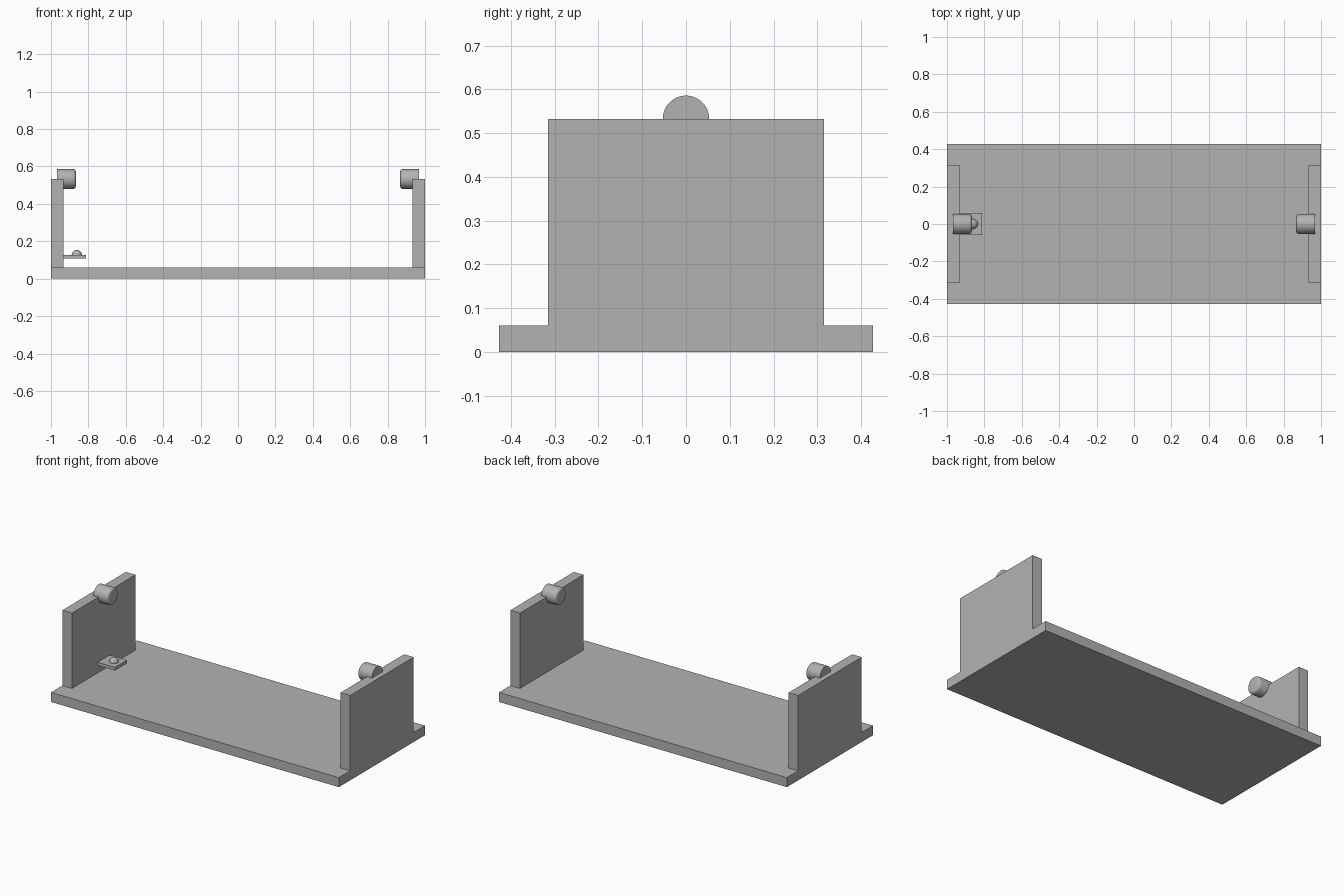
import bpy
import bmesh
import math
from mathutils import Matrix

if "Cube" in bpy.data.objects:
    bpy.data.objects.remove(bpy.data.objects["Cube"])

GREY = (0.45, 0.45, 0.45, 1)
grey = bpy.data.materials.new("plain grey")
grey.use_nodes = True
grey.diffuse_color = GREY
grey.node_tree.nodes["Principled BSDF"].inputs["Base Color"].default_value = GREY


def add_object(name, bm):
    mesh = bpy.data.meshes.new(name)
    bm.to_mesh(mesh)
    bm.free()
    mesh.materials.append(grey)
    obj = bpy.data.objects.new(name, mesh)
    bpy.context.collection.objects.link(obj)
    return obj


def box(name, low, high):
    bm = bmesh.new()
    size = [h - l for l, h in zip(low, high)]
    centre = [(h + l) / 2 for l, h in zip(low, high)]
    bmesh.ops.create_cube(bm, size=1, matrix=Matrix.Translation(centre) @ Matrix.Diagonal((*size, 1)))
    return add_object(name, bm)


def smooth(obj):
    bpy.ops.object.select_all(action='DESELECT')
    obj.select_set(True)
    bpy.context.view_layer.objects.active = obj
    bpy.ops.object.shade_smooth_by_angle(angle=math.radians(35))


def peg(name, side):
    # Cylinder lying along x with a softened rim on its inward end
    bm = bmesh.new()
    place = Matrix.Translation((side * 0.917, 0, 0.533)) @ Matrix.Rotation(math.pi / 2, 4, 'Y')
    bmesh.ops.create_cone(bm, cap_ends=True, segments=48, radius1=0.053, radius2=0.053, depth=0.1, matrix=place)
    rim = [e for e in bm.edges if all(abs(v.co.x) < 0.9 for v in e.verts)]
    bmesh.ops.bevel(bm, geom=rim, offset=0.014, segments=3, profile=0.5, affect='EDGES')
    smooth(add_object(name, bm))


# Base board
box("base_board", (-1, -0.427, 0), (1, 0.427, 0.06))

# End walls, each with a peg set into its top edge
for label, side in (("left", 1), ("right", -1)):
    inner, outer = sorted((side * 0.933, side))
    box(label + "_end_wall", (inner, -0.315, 0.06), (outer, 0.315, 0.533))
    peg(label + "_peg", side)

# Small shelf on the right wall
box("small_shelf", (-0.933, -0.06, 0.107), (-0.813, 0.06, 0.127))

# Domed button on the shelf
bm = bmesh.new()
bmesh.ops.create_uvsphere(bm, u_segments=32, v_segments=16, radius=0.027,
                          matrix=Matrix.Translation((-0.862, 0, 0.127)))
bmesh.ops.bisect_plane(bm, geom=bm.verts[:] + bm.edges[:] + bm.faces[:],
                       plane_co=(0, 0, 0.126), plane_no=(0, 0, -1), clear_outer=True)
smooth(add_object("shelf_button", bm))
